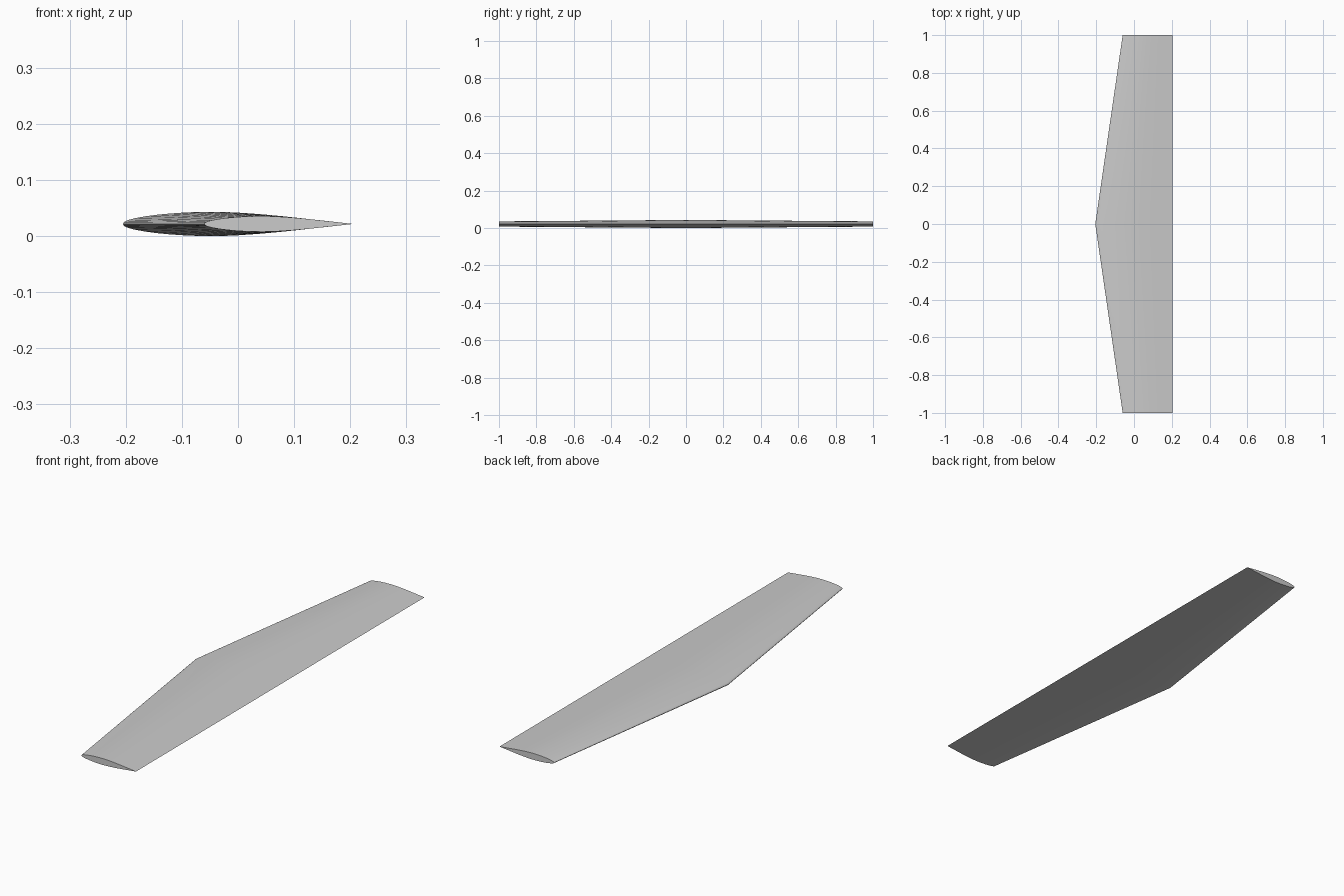
import bpy
import bmesh
import math

cube = bpy.data.objects.get("Cube")
if cube:
    bpy.data.objects.remove(cube, do_unlink=True)

TRAIL = 0.205          # straight trailing edge
ROOT, TIP = 0.41, 0.265  # chords at the centre and at the ends
MID = 0.0216           # height of the chord plane

# Upper half of the symmetric section: percent along chord, percent half thickness
HALF = [(0, 0), (0.5, .8), (1.25, 1.23), (2.5, 1.69), (5, 2.33), (10, 3.2),
        (15, 3.81), (20, 4.27), (25, 4.61), (30, 4.84), (35, 4.97), (40, 5),
        (45, 4.89), (50, 4.68), (60, 4.02), (70, 3.13), (80, 2.1), (90, 1.06),
        (100, 0)]
SECTION = HALF + [(u, -t) for u, t in HALF[-2:0:-1]]
THICK = MID / 0.05 / ROOT


def add_section(bm, y, chord):
    """Ring of vertices for one wing section."""
    return [bm.verts.new((TRAIL - chord + chord * u / 100, y,
                          MID + chord * THICK * t / 100)) for u, t in SECTION]


# Wing: loft from end to centre to end, closed by flat end caps
bm = bmesh.new()
rings = [add_section(bm, y, c) for y, c in ((-1, TIP), (0, ROOT), (1, TIP))]
n = len(SECTION)
for a, b in zip(rings, rings[1:]):
    for i in range(n):
        j = (i + 1) % n
        bm.faces.new((a[i], a[j], b[j], b[i]))
bm.faces.new(rings[0])
bm.faces.new(rings[-1])
bmesh.ops.recalc_face_normals(bm, faces=bm.faces)

mesh = bpy.data.meshes.new("wing")
bm.to_mesh(mesh)
bm.free()
wing = bpy.data.objects.new("wing", mesh)
bpy.context.collection.objects.link(wing)

# Plain grey skin
grey = bpy.data.materials.new("light grey")
grey.use_nodes = True
colour = (0.6, 0.6, 0.6, 1)
grey.diffuse_color = colour
grey.node_tree.nodes["Principled BSDF"].inputs["Base Color"].default_value = colour
mesh.materials.append(grey)

# Smooth skin with sharp end caps and trailing edge
bpy.ops.object.select_all(action="DESELECT")
wing.select_set(True)
bpy.context.view_layer.objects.active = wing
bpy.ops.object.shade_smooth_by_angle(angle=math.radians(30))
